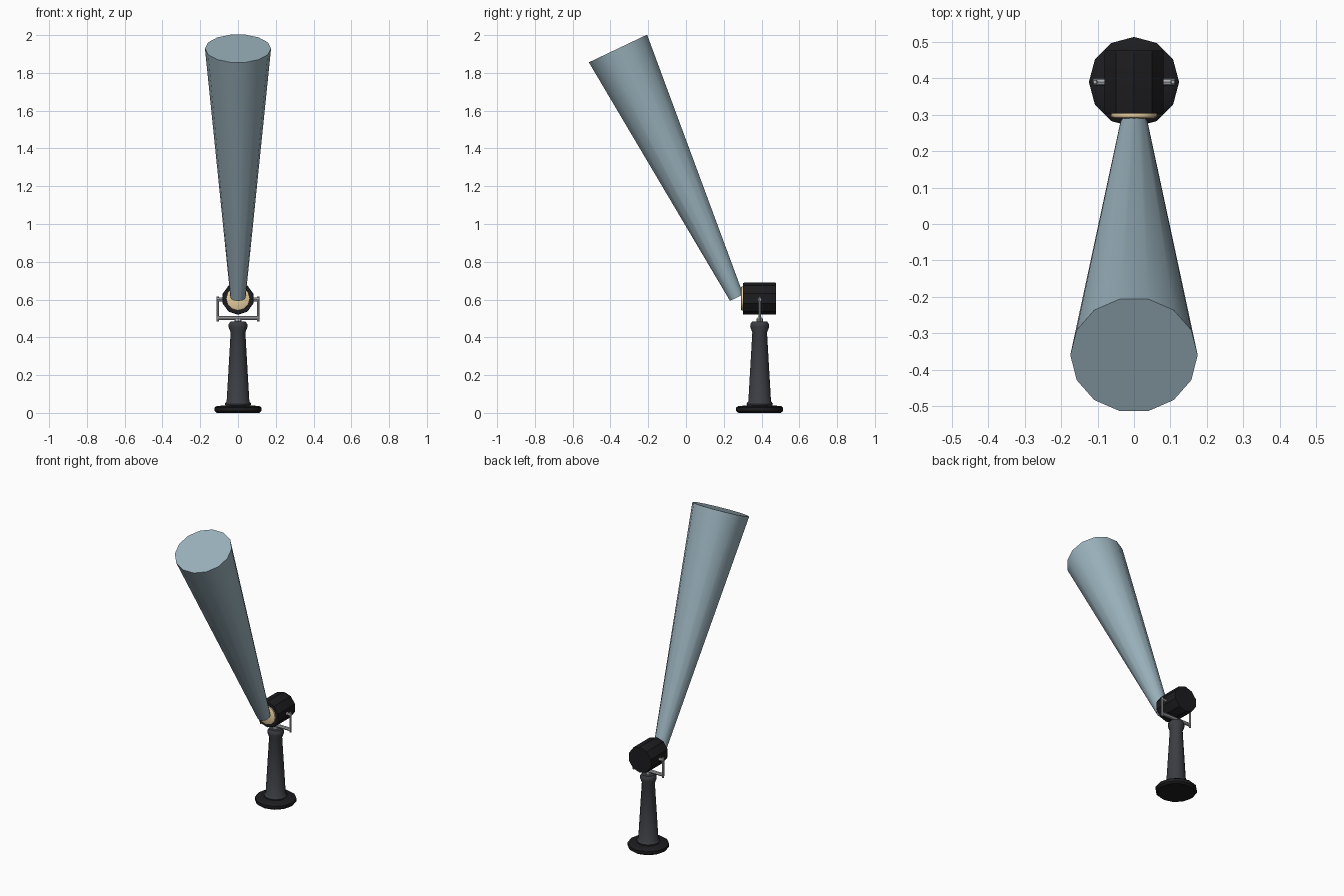
import bpy, math
from mathutils import Vector

if "Cube" in bpy.data.objects:
    bpy.data.objects.remove(bpy.data.objects["Cube"])

CY = 0.39  # lamp stand centre line


def material(name, rgb, alpha=1.0):
    m = bpy.data.materials.new(name)
    m.diffuse_color = (*rgb, alpha)
    m.use_nodes = True
    m.node_tree.nodes["Principled BSDF"].inputs["Base Color"].default_value = m.diffuse_color
    return m


black = material("black", (0.012, 0.012, 0.014))
dark = material("dark_grey", (0.045, 0.047, 0.055))
metal = material("metal", (0.42, 0.43, 0.45))
lens_mat = material("lens", (0.85, 0.65, 0.36))
beam_mat = material("light_beam", (0.32, 0.44, 0.50), 0.85)


def lathe(name, profile, start, direction, sides, mat, angle=40, turn=0.0):
    """Closed solid of revolution: profile is (radius, distance along axis)."""
    verts, faces = [], []
    for r, h in profile:
        for i in range(sides):
            a = turn + 2 * math.pi * i / sides
            verts.append((r * math.cos(a), r * math.sin(a), h))
    for k in range(len(profile) - 1):
        for i in range(sides):
            j = (i + 1) % sides
            faces.append((k * sides + i, k * sides + j,
                          (k + 1) * sides + j, (k + 1) * sides + i))
    last = (len(profile) - 1) * sides
    faces.append(tuple(reversed(range(sides))))
    faces.append(tuple(range(last, last + sides)))
    # local x stays along world x, local z follows the axis
    d = Vector(direction).normalized()
    x = Vector((1, 0, 0)) if abs(d.x) < 0.9 else Vector((0, 1, 0))
    y = d.cross(x)
    s = Vector(start)
    mesh = bpy.data.meshes.new(name)
    mesh.from_pydata([s + x * a + y * b + d * c for a, b, c in verts], [], faces)
    mesh.materials.append(mat)
    ob = bpy.data.objects.new(name, mesh)
    bpy.context.collection.objects.link(ob)
    bpy.ops.object.select_all(action='DESELECT')
    ob.select_set(True)
    bpy.context.view_layer.objects.active = ob
    bpy.ops.object.shade_smooth_by_angle(angle=math.radians(angle))
    return ob


UP = (0, 0, 1)
# Foot disc and tapered post
lathe("base_disc", [(0.112, 0), (0.124, 0.01), (0.124, 0.028), (0.112, 0.037), (0.06, 0.039)],
      (0, CY, 0), UP, 12, black)
lathe("post", [(0.066, 0.036), (0.070, 0.048), (0.060, 0.062), (0.039, 0.425),
               (0.050, 0.455), (0.049, 0.470), (0.040, 0.483)],
      (0, CY, 0), UP, 12, dark)
lathe("swivel_pin", [(0.018, 0.475), (0.018, 0.50)], (0, CY, 0), UP, 8, metal)

# Yoke: cross bar, two upright arms and their pivots
lathe("yoke_bar", [(0.011, 0), (0.011, 0.212)], (-0.106, CY, 0.503), (1, 0, 0), 8, metal)
for side, sx in (("left", -1), ("right", 1)):
    lathe("yoke_arm_" + side, [(0.006, 0), (0.007, 0.01), (0.007, 0.125), (0.005, 0.132)],
          (sx * 0.107, CY, 0.485), UP, 8, metal)
    lathe("yoke_pivot_" + side, [(0.010, 0), (0.010, 0.04)],
          (sx * 0.072, CY, 0.60), (sx, 0, 0), 8, metal)

# Lamp housing facing the front, with its lens
lathe("lamp_housing", [(0.083, 0), (0.085, 0.006), (0.085, 0.168), (0.083, 0.174)],
      (0, 0.477, 0.605), (0, -1, 0), 10, black, 30, math.pi / 10)
lathe("lens", [(0.063, 0), (0.063, 0.012), (0.056, 0.016)],
      (0, 0.306, 0.605), (0, -1, 0), 12, lens_mat)

# Light beam, tilted up and forward
lathe("light_beam", [(0.040, 0), (0.175, 1.461)],
      (0, 0.268, 0.610), (0, -0.430, 0.903), 14, beam_mat)
